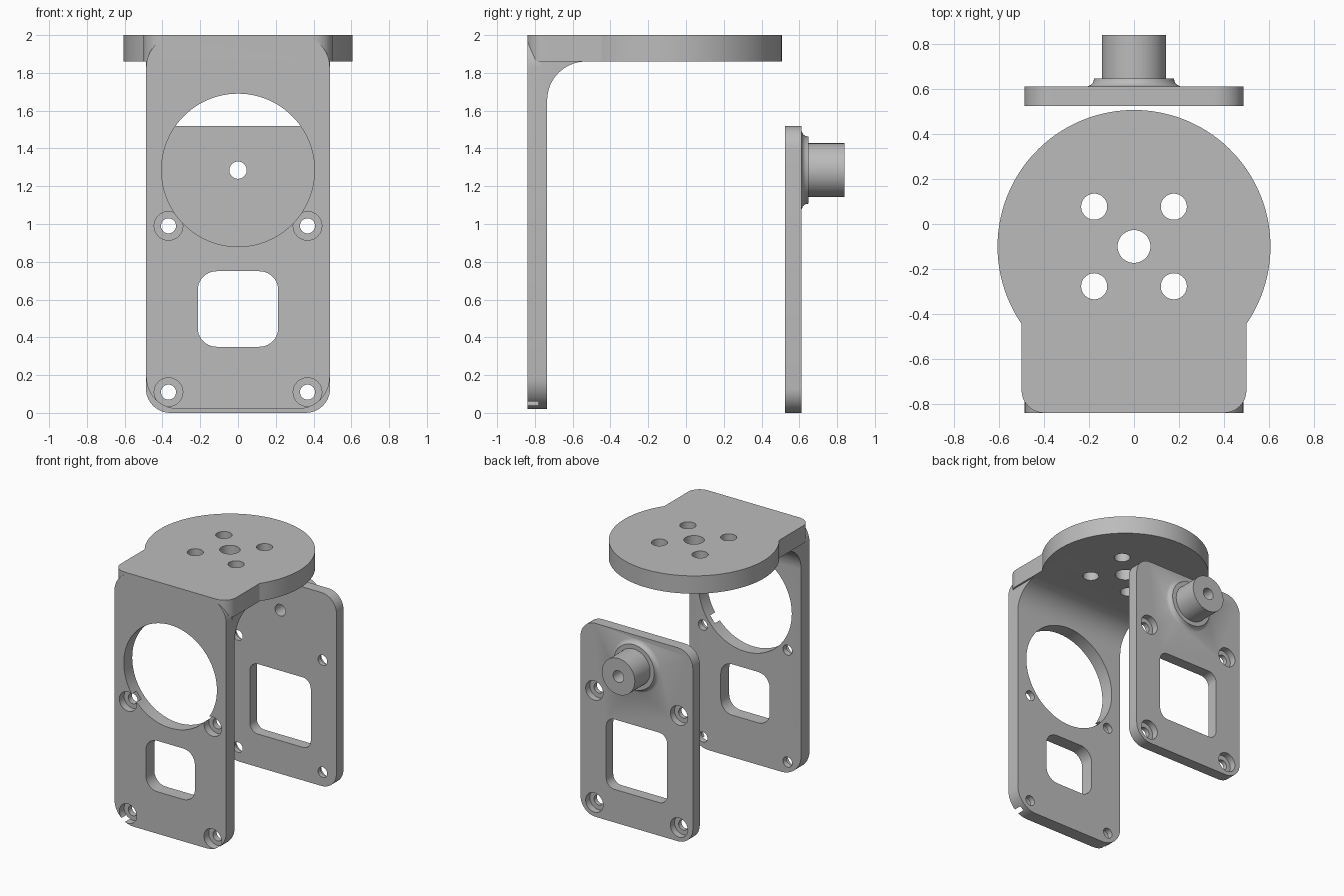
import bpy, bmesh
from math import sin, cos, pi, radians, asin
from mathutils import Vector

if "Cube" in bpy.data.objects:
    bpy.data.objects.remove(bpy.data.objects["Cube"])

grey = bpy.data.materials.new("plain grey")
grey.use_nodes = True
colour = (0.5, 0.5, 0.5, 1)
grey.diffuse_color = colour
grey.node_tree.nodes["Principled BSDF"].inputs["Base Color"].default_value = colour


# Outline helpers
def arc(cx, cy, r, start, end, n):
    return [(cx + r * cos(start + (end - start) * i / n),
             cy + r * sin(start + (end - start) * i / n)) for i in range(n + 1)]


def circle(cx, cy, r, n=48):
    return arc(cx, cy, r, 0, 2 * pi, n)[:-1]


def rounded(half, lo, hi, r):
    pts = []
    for k, (sx, cy) in enumerate([(1, hi - r), (-1, hi - r), (-1, lo + r), (1, lo + r)]):
        pts += arc(sx * (half - r), cy, r, k * pi / 2, (k + 1) * pi / 2, 10)
    return pts


PLACE = {"x": lambda u, v, d: (d, u, v),
         "y": lambda u, v, d: (u, d, v),
         "z": lambda u, v, d: (u, v, d)}


def prism(name, outline, axis, lo, hi):
    """Extrude a 2D outline along one axis."""
    bm = bmesh.new()
    face = bm.faces.new([bm.verts.new(PLACE[axis](u, v, lo)) for u, v in outline])
    out = bmesh.ops.extrude_face_region(bm, geom=[face])
    move = Vector(PLACE[axis](0, 0, hi - lo))
    bmesh.ops.translate(bm, vec=move,
                        verts=[g for g in out["geom"] if isinstance(g, bmesh.types.BMVert)])
    return finish(name, bm)


def finish(name, bm):
    bmesh.ops.recalc_face_normals(bm, faces=bm.faces)
    mesh = bpy.data.meshes.new(name)
    bm.to_mesh(mesh)
    bm.free()
    mesh.materials.append(grey)
    ob = bpy.data.objects.new(name, mesh)
    bpy.context.collection.objects.link(ob)
    return ob


def select(ob):
    bpy.ops.object.select_all(action="DESELECT")
    ob.select_set(True)
    bpy.context.view_layer.objects.active = ob


def combine(ob, tool, operation="DIFFERENCE"):
    """Apply a boolean and discard the tool object."""
    mod = ob.modifiers.new("boolean", "BOOLEAN")
    mod.operation, mod.solver, mod.object = operation, "EXACT", tool
    select(ob)
    bpy.ops.object.modifier_apply(modifier=mod.name)
    bpy.data.objects.remove(tool)


def drill(ob, outline, axis, lo, hi):
    combine(ob, prism("cutter", outline, axis, lo, hi))


def screw_holes(ob, lo, hi, bore_lo, bore_hi):
    for x in (-0.368, 0.368):
        for z in (0.11, 0.99):
            drill(ob, circle(x, z, 0.04, 32), "y", lo, hi)
            drill(ob, circle(x, z, 0.076, 32), "y", bore_lo, bore_hi)


AXLE = 1.285          # height of the pivot axis
FRONT, INNER = -0.84, -0.735
UNDER, TOP = 1.86, 2.0

# Bracket: upright front plate
bracket = prism("bracket", rounded(0.486, 0.02, TOP, 0.17), "y", FRONT, INNER)

# Bracket: round top plate with a straight neck
radius, neck, cy = 0.607, 0.5, -0.1
a = -asin((radius ** 2 - neck ** 2) ** 0.5 / radius)
outline = arc(0, cy, radius, a, pi - a, 96)
outline += arc(-neck + 0.1, FRONT + 0.1, 0.1, pi, 1.5 * pi, 10)
outline += arc(neck - 0.1, FRONT + 0.1, 0.1, 1.5 * pi, 2 * pi, 10)
combine(bracket, prism("top", outline, "z", UNDER, TOP), "UNION")

# Bracket: inside fillet between the plates
r = 0.205
web = arc(INNER + r, UNDER - r, r, pi, pi / 2, 16)
web += [(INNER + r, UNDER + 0.03), (INNER - 0.03, UNDER + 0.03), (INNER - 0.03, UNDER - r)]
combine(bracket, prism("web", web, "x", -0.486, 0.486), "UNION")

# Bracket: openings
drill(bracket, circle(0, AXLE, 0.405, 96), "y", -1, -0.4)
drill(bracket, rounded(0.213, 0.35, 0.75, 0.1), "y", -1, -0.5)
screw_holes(bracket, -1, -0.5, -1, FRONT + 0.06)
drill(bracket, circle(0, cy, 0.073), "z", 1.7, 2.2)
for x in (-0.177, 0.177):
    for dy in (-0.177, 0.177):
        drill(bracket, circle(x, cy + dy, 0.058), "z", 1.7, 2.2)

# Rear plate with its window
rear = prism("rear_plate", rounded(0.488, 0, 1.52, 0.13), "y", 0.525, 0.612)
drill(rear, rounded(0.265, 0.26, 0.81, 0.07), "y", 0.4, 0.8)
screw_holes(rear, 0.4, 0.8, 0.56, 0.8)

# Pivot boss: stub shaft on a flared collar
profile = [(0, 0.58), (0.207, 0.58), (0.207, 0.612), (0.191, 0.619), (0.181, 0.631),
           (0.177, 0.648), (0.143, 0.648), (0.143, 0.84), (0, 0.84)]
bm = bmesh.new()
verts = [bm.verts.new((rad, y, AXLE)) for rad, y in profile]
edges = [bm.edges.new(pair) for pair in zip(verts, verts[1:])]
bmesh.ops.spin(bm, geom=verts + edges, cent=(0, 0, AXLE), axis=(0, 1, 0),
               angle=2 * pi, steps=64)
bmesh.ops.remove_doubles(bm, verts=bm.verts, dist=0.0005)
combine(rear, finish("boss", bm), "UNION")
drill(rear, circle(0, AXLE, 0.046, 32), "y", 0.4, 1)

for ob in (bracket, rear):
    select(ob)
    bpy.ops.object.shade_smooth_by_angle(angle=radians(30))
